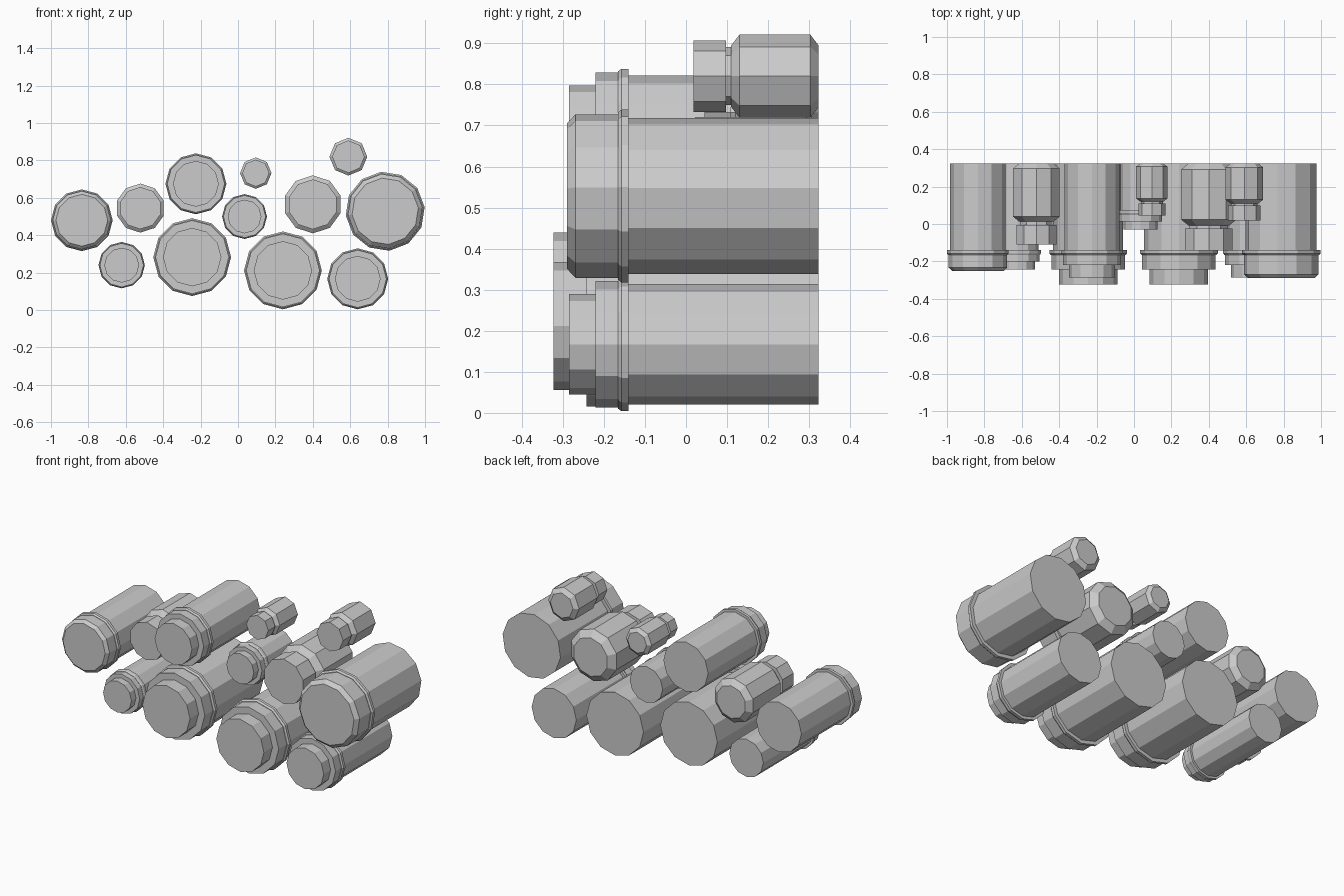
import bpy, bmesh
from math import sin, cos, pi, radians

if "Cube" in bpy.data.objects:
    bpy.data.objects.remove(bpy.data.objects["Cube"])

BACK = 0.323


def lathe(name, x, z, sides, profile, turn=0.0):
    """Flat-sided turned part lying along y; profile is a list of (radius, y) front to back."""
    bm = bmesh.new()
    rings = []
    for r, y in profile:
        rings.append([bm.verts.new((x + r * cos(2 * pi * i / sides + pi / 2 + radians(turn)), y,
                                    z + r * sin(2 * pi * i / sides + pi / 2 + radians(turn))))
                      for i in range(sides)])
    for a, b in zip(rings, rings[1:]):
        for i in range(sides):
            j = (i + 1) % sides
            bm.faces.new((a[i], a[j], b[j], b[i]))
    bm.faces.new(rings[0])
    bm.faces.new(rings[-1])
    bmesh.ops.recalc_face_normals(bm, faces=bm.faces)
    mesh = bpy.data.meshes.new(name)
    bm.to_mesh(mesh)
    bm.free()
    ob = bpy.data.objects.new(name, mesh)
    bpy.context.collection.objects.link(ob)


def rim(R, y):
    # Bevelled collar where the lid meets the body
    return [(R * 0.96, y - 0.026), (R, y - 0.017), (R, y), (R * 0.9, y)]


def stepped_jar(x, z, R, rim_y, step_y, front_y, sides, turn=0):
    # Body, collar and a two-tier stopper
    lathe("stepped_jar", x, z, sides,
          [(R * 0.75, front_y), (R * 0.75, step_y), (R * 0.945, step_y), (R * 0.945, rim_y - 0.026)]
          + rim(R, rim_y) + [(R * 0.9, BACK)], turn)


def lidded_jar(x, z, R, rim_y, front_y, sides, turn=0):
    # Body, collar and a single lid with a bevelled front edge
    c = R * 0.1
    lathe("lidded_jar", x, z, sides,
          [(R * 0.84, front_y), (R * 0.945, front_y + c), (R * 0.945, rim_y - 0.026)]
          + rim(R, rim_y) + [(R * 0.9, BACK)], turn)


def bottle(x, z, R, body_y, cap_back, cap_front, sides, turn=0):
    # Bevelled body, short neck and plain cap
    e, d = R * 0.74, R * 0.2
    lathe("bottle_body", x, z, sides,
          [(R * 0.7, cap_back - 0.005), (R * 0.7, body_y), (e, body_y), (R, body_y + d),
           (R, BACK - d), (e, BACK)], turn)
    lathe("bottle_cap", x, z, sides, [(R * 0.86, cap_front), (R * 0.86, cap_back)], turn)


# Large and medium stepped jars
stepped_jar(-0.245, 0.283, 0.208, -0.14, -0.242, -0.323, 12)
stepped_jar(0.24, 0.212, 0.208, -0.14, -0.242, -0.323, 12)
stepped_jar(-0.225, 0.675, 0.163, -0.14, -0.22, -0.285, 12)
stepped_jar(0.64, 0.167, 0.163, -0.14, -0.22, -0.285, 12)
# Small stepped jars
stepped_jar(-0.622, 0.24, 0.124, -0.14, -0.20, -0.243, 12)
stepped_jar(0.035, 0.50, 0.12, 0.075, 0.013, -0.03, 12)
# Lidded jars at both ends
lidded_jar(-0.835, 0.48, 0.165, -0.14, -0.25, 12)
lidded_jar(0.787, 0.528, 0.212, -0.14, -0.29, 12, 6)
# Bottles
bottle(-0.522, 0.545, 0.131, 0.013, -0.005, -0.11, 10)
bottle(0.40, 0.565, 0.155, -0.008, -0.024, -0.142, 10)
bottle(0.095, 0.732, 0.084, 0.12, 0.11, 0.045, 8)
bottle(0.59, 0.82, 0.101, 0.11, 0.098, 0.018, 8)
